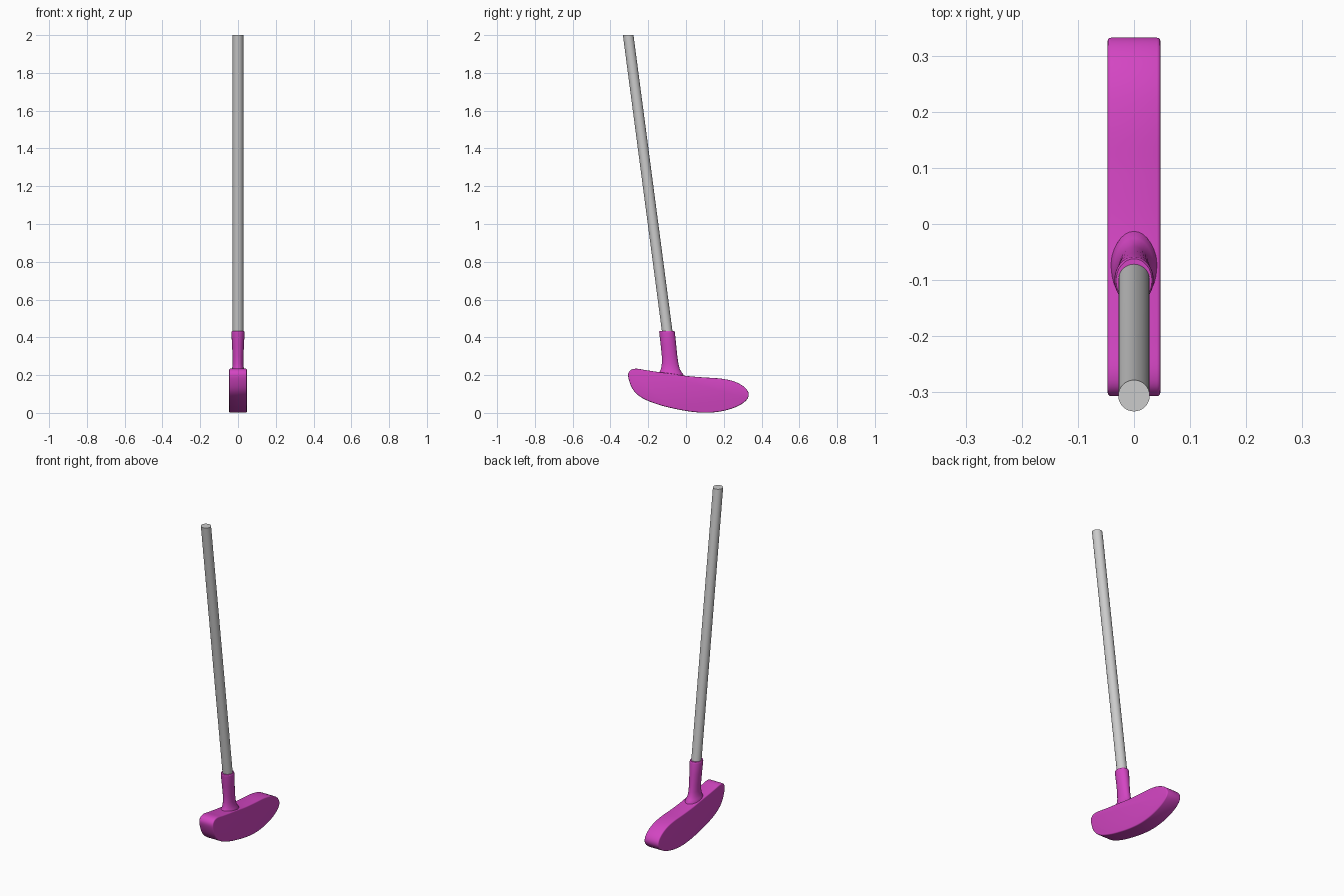
import bpy, bmesh, math
from mathutils import Vector

if "Cube" in bpy.data.objects:
    bpy.data.objects.remove(bpy.data.objects["Cube"])

pink = bpy.data.materials.new("pink")
pink.diffuse_color = (0.65, 0.06, 0.54, 1)
pink.use_nodes = True
pink.node_tree.nodes["Principled BSDF"].inputs["Base Color"].default_value = pink.diffuse_color


def finish(name, bm, mat=None, angle=40):
    bmesh.ops.recalc_face_normals(bm, faces=bm.faces)
    me = bpy.data.meshes.new(name)
    bm.to_mesh(me)
    bm.free()
    ob = bpy.data.objects.new(name, me)
    bpy.context.collection.objects.link(ob)
    if mat:
        me.materials.append(mat)
    bpy.ops.object.select_all(action='DESELECT')
    ob.select_set(True)
    bpy.context.view_layer.objects.active = ob
    bpy.ops.object.shade_smooth_by_angle(angle=math.radians(angle))
    return ob


def smooth_loop(points, steps=6):
    """Closed Catmull-Rom curve through the points."""
    pts, out = [Vector(p) for p in points], []
    n = len(pts)
    for i in range(n):
        a, b, c, d = (pts[(i + k) % n] for k in (-1, 0, 1, 2))
        for s in range(steps):
            t = s / steps
            out.append(0.5 * (2 * b + (c - a) * t + (2 * a - 5 * b + 4 * c - d) * t * t
                              + (3 * b - a - 3 * c + d) * t ** 3))
    return out


def loft(name, sections, mat=None, sides=32):
    """Capped tube through horizontal ellipses (y, z, radius x, radius y)."""
    bm = bmesh.new()
    rings = []
    for y, z, rx, ry in sections:
        rings.append([bm.verts.new((rx * math.cos(2 * math.pi * k / sides),
                                    y + ry * math.sin(2 * math.pi * k / sides), z))
                      for k in range(sides)])
    for a, b in zip(rings, rings[1:]):
        for k in range(sides):
            j = (k + 1) % sides
            bm.faces.new((a[k], a[j], b[j], b[k]))
    bm.faces.new(rings[0][::-1])
    bm.faces.new(rings[-1])
    return finish(name, bm, mat)


# Putter head: side outline (y, z) extruded across x with rounded rims
outline = [(-0.306, 0.19), (-0.297, 0.223), (-0.265, 0.234), (-0.21, 0.226), (-0.15, 0.217),
           (-0.08, 0.208), (0.0, 0.196), (0.09, 0.188), (0.18, 0.182), (0.25, 0.168),
           (0.305, 0.14), (0.331, 0.105), (0.322, 0.07), (0.275, 0.036), (0.2, 0.011),
           (0.115, 0.001), (0.03, 0.006), (-0.06, 0.022), (-0.15, 0.045),
           (-0.23, 0.078), (-0.28, 0.122)]
bm = bmesh.new()
face = bm.faces.new([bm.verts.new((-0.047, p.x, p.y)) for p in smooth_loop(outline)])
new = bmesh.ops.extrude_face_region(bm, geom=[face])["geom"]
bmesh.ops.translate(bm, vec=(0.094, 0, 0), verts=[g for g in new if isinstance(g, bmesh.types.BMVert)])
if not face.is_valid or len(bm.faces) < len(outline) * 6 + 2:
    bm.faces.new([v for v in bm.verts if v.co.x < 0])
bmesh.ops.recalc_face_normals(bm, faces=bm.faces)
rims = [e for e in bm.edges if abs(e.verts[0].co.x - e.verts[1].co.x) < 1e-5]
bmesh.ops.bevel(bm, geom=rims, offset=0.006, segments=3, profile=0.5, affect='EDGES')
finish("putter_head", bm, pink)

# Neck socket: flares into the head, rounded lip at the top
loft("neck_socket", [(-0.081, 0.16, 0.042, 0.078), (-0.081, 0.205, 0.042, 0.066),
                     (-0.082, 0.218, 0.036, 0.057), (-0.083, 0.235, 0.031, 0.049),
                     (-0.084, 0.26, 0.028, 0.044), (-0.087, 0.30, 0.029, 0.041),
                     (-0.093, 0.36, 0.0315, 0.041), (-0.100, 0.424, 0.035, 0.0415),
                     (-0.101, 0.430, 0.0343, 0.041), (-0.101, 0.433, 0.032, 0.039)], pink)

# Shaft: straight leaning rod with a level top
loft("shaft", [(-0.094, 0.39, 0.028, 0.028), (-0.306, 2.0, 0.028, 0.028)])
